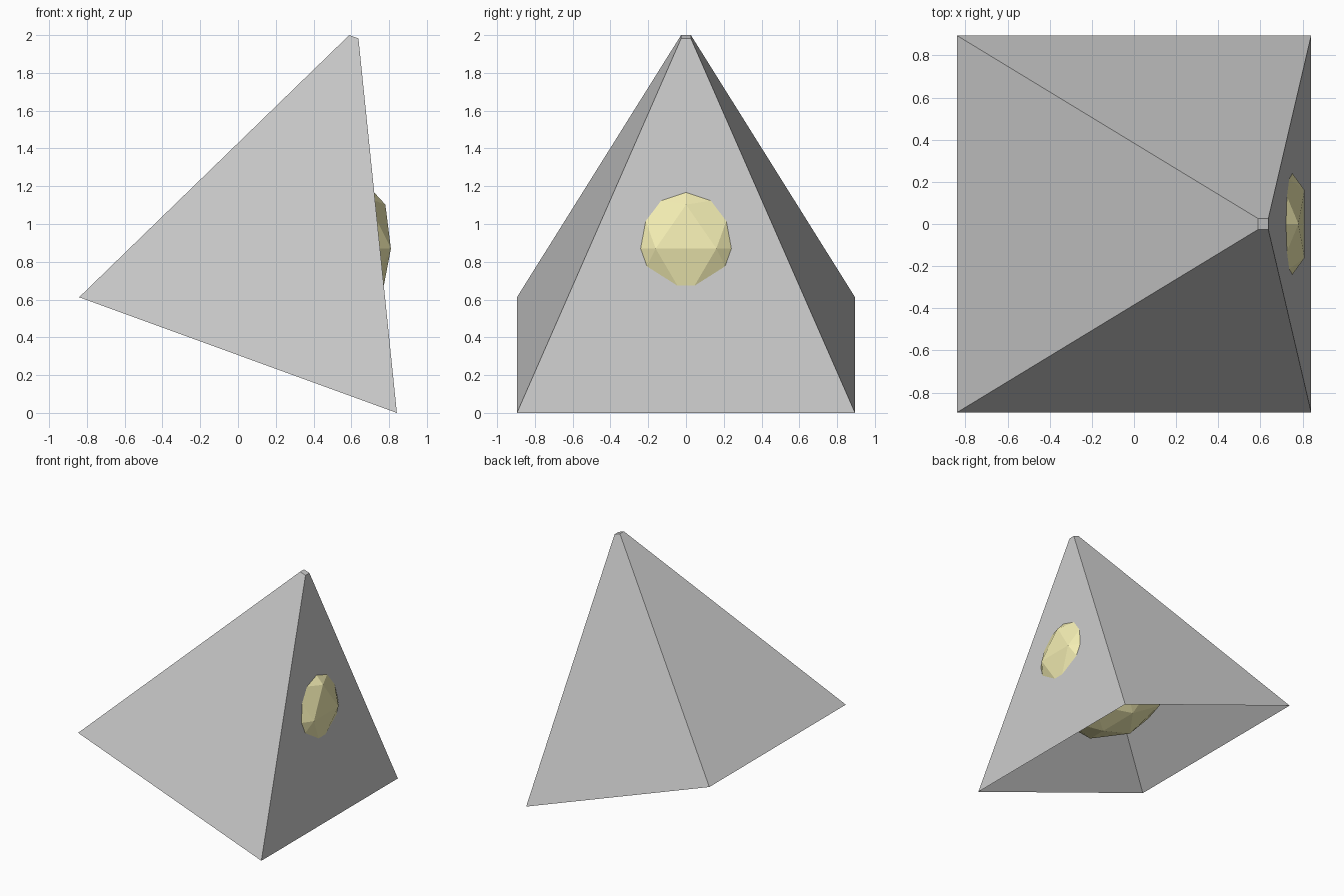
import bpy, bmesh, math
from mathutils import Matrix

if "Cube" in bpy.data.objects:
    bpy.data.objects.remove(bpy.data.objects["Cube"])


def make_object(name, bm):
    mesh = bpy.data.meshes.new(name)
    bm.to_mesh(mesh)
    bm.free()
    obj = bpy.data.objects.new(name, mesh)
    bpy.context.collection.objects.link(obj)
    return obj


half, tip, height, tilt = 0.895, 0.026, 1.793, math.radians(20)

# Hollow four-sided shell: open underneath, tiny flat tip, leaning right
bm = bmesh.new()
bmesh.ops.create_cone(bm, cap_ends=True, segments=4,
                      radius1=half * math.sqrt(2), radius2=tip * math.sqrt(2),
                      depth=height)
base = [f for f in bm.faces if all(v.co.z < 0 for v in f.verts)]
bmesh.ops.delete(bm, geom=base, context='FACES_ONLY')
pose = (Matrix.Translation((0, 0, half * math.sin(tilt)))
        @ Matrix.Rotation(tilt, 4, 'Y')
        @ Matrix.Translation((0, 0, height / 2))
        @ Matrix.Rotation(math.radians(45), 4, 'Z'))
bmesh.ops.transform(bm, matrix=pose, verts=bm.verts)
make_object("pyramid_shell", bm)

# Faceted ball inside, poking through the right face
bm = bmesh.new()
bmesh.ops.create_icosphere(bm, subdivisions=2, radius=0.52,
                           matrix=Matrix.Translation((0.315, 0, 0.87)))
ball = make_object("inner_ball", bm)
mat = bpy.data.materials.new("pale_yellow")
mat.diffuse_color = (0.9, 0.85, 0.45, 1)
mat.use_nodes = True
mat.node_tree.nodes["Principled BSDF"].inputs["Base Color"].default_value = mat.diffuse_color
ball.data.materials.append(mat)
